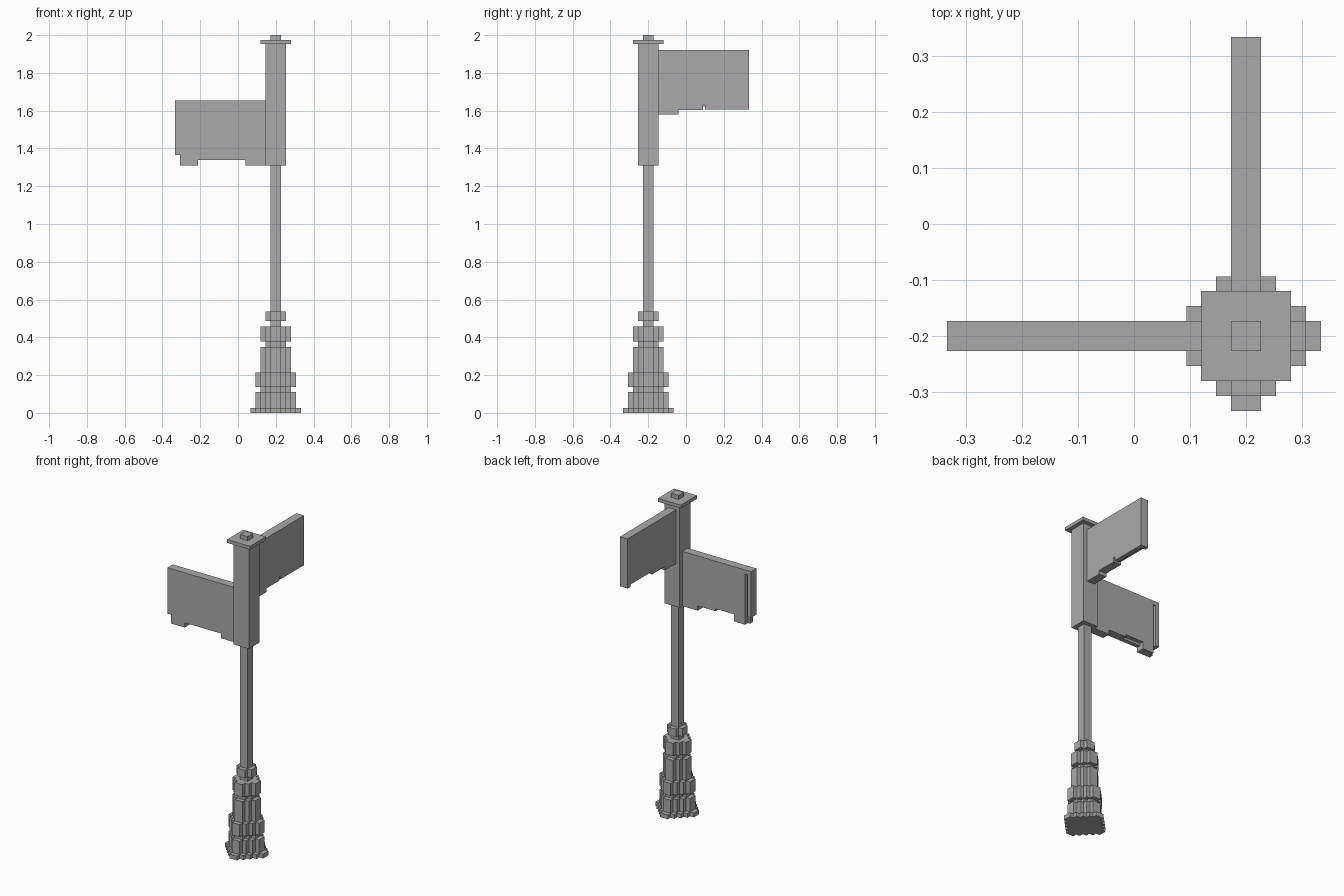
import bpy
import bmesh

old = bpy.data.objects.get("Cube")
if old:
    bpy.data.objects.remove(old, do_unlink=True)

V = 0.0267            # block size every part is stepped by
PX, PY = 0.2, -0.2    # post axis

grey = bpy.data.materials.new("plain grey")
grey.use_nodes = True
colour = (0.4, 0.4, 0.4, 1)
grey.diffuse_color = colour
grey.node_tree.nodes["Principled BSDF"].inputs["Base Color"].default_value = colour


def prism(name, outline, low, high, place):
    """Extrude a 2D outline from low to high; place maps (u, v, w) to xyz."""
    bm = bmesh.new()
    face = bm.faces.new([bm.verts.new(place(u, v, low)) for u, v in outline])
    shift = [b - a for a, b in zip(place(0, 0, low), place(0, 0, high))]
    ext = bmesh.ops.extrude_face_region(bm, geom=[face], use_keep_orig=True)
    moved = [g for g in ext["geom"] if isinstance(g, bmesh.types.BMVert)]
    bmesh.ops.translate(bm, verts=moved, vec=shift)
    bmesh.ops.recalc_face_normals(bm, faces=bm.faces)
    mesh = bpy.data.meshes.new(name)
    bm.to_mesh(mesh)
    bm.free()
    mesh.materials.append(grey)
    obj = bpy.data.objects.new(name, mesh)
    bpy.context.collection.objects.link(obj)
    return obj


def on_post(u, v, w):
    return (PX + u, PY + v, w)


def square(n):
    h = n * V
    return [(-h, -h), (h, -h), (h, h), (-h, h)]


def stepped(n):
    """Stair-stepped diamond reaching n blocks from the axis."""
    quarter = []
    for i in range(n):
        quarter += [(n - i, i), (n - i, i + 1)]
    pts = []
    for _ in range(4):
        pts += quarter[1:]
        quarter = [(-b, a) for a, b in quarter]
    return [(a * V, b * V) for a, b in pts]


# Stepped pedestal, collars and pole
layers = [
    ("foot", 5, 0.027), ("lower_plinth", 4, 0.11), ("lower_neck", 3, 0.137),
    ("middle_ring", 4, 0.215), ("column", 3, 0.35), ("column_neck", 2, 0.377),
    ("upper_ring", 3, 0.457), ("collar_neck", 1, 0.487), ("collar", 2, 0.537),
    ("pole", 1, 1.31),
]
z = 0
for name, reach, top in layers:
    prism(name, stepped(reach), z, top, on_post)
    z = top

# Square head with cap and finial
for name, reach, top in [("head", 2, 1.953), ("cap", 3, 1.974), ("finial", 1, 2.0)]:
    prism(name, square(reach), z, top, on_post)
    z = top


# Sign facing front: u runs away from the post along -x
def on_side_sign(u, v, w):
    return (PX - u, PY + w, v)


end = 0.533
front_outline = [
    (0.053, 1.31), (0.16, 1.31), (0.16, 1.34), (0.413, 1.34), (0.413, 1.31),
    (0.507, 1.31), (0.507, 1.365), (end, 1.365), (end, 1.655), (0.053, 1.655)]
back_outline = [
    (0.053, 1.31), (0.16, 1.31), (0.16, 1.34), (0.285, 1.34), (0.285, 1.355),
    (0.413, 1.355), (0.413, 1.31), (0.491, 1.31), (0.491, 1.63), (0.507, 1.63),
    (0.507, 1.365), (end, 1.365), (end, 1.655), (0.053, 1.655)]
prism("side_sign_front", front_outline, -V, 0, on_side_sign)
prism("side_sign_back", back_outline, 0, V, on_side_sign)


# Sign facing sideways: u runs away from the post along +y
def on_rear_sign(u, v, w):
    return (PX + w, PY + u, v)


left_outline = [
    (0.053, 1.58), (0.16, 1.58), (0.16, 1.603), (0.29, 1.603), (0.29, 1.63),
    (0.3, 1.63), (0.3, 1.607), (end, 1.607), (end, 1.92), (0.053, 1.92)]
right_outline = [
    (0.053, 1.58), (0.16, 1.58), (0.16, 1.603), (0.29, 1.603), (0.29, 1.622),
    (0.507, 1.622), (0.507, 1.607), (end, 1.607), (end, 1.92), (0.053, 1.92)]
prism("rear_sign_left", left_outline, 0, V, on_rear_sign)
prism("rear_sign_right", right_outline, -V, 0, on_rear_sign)
